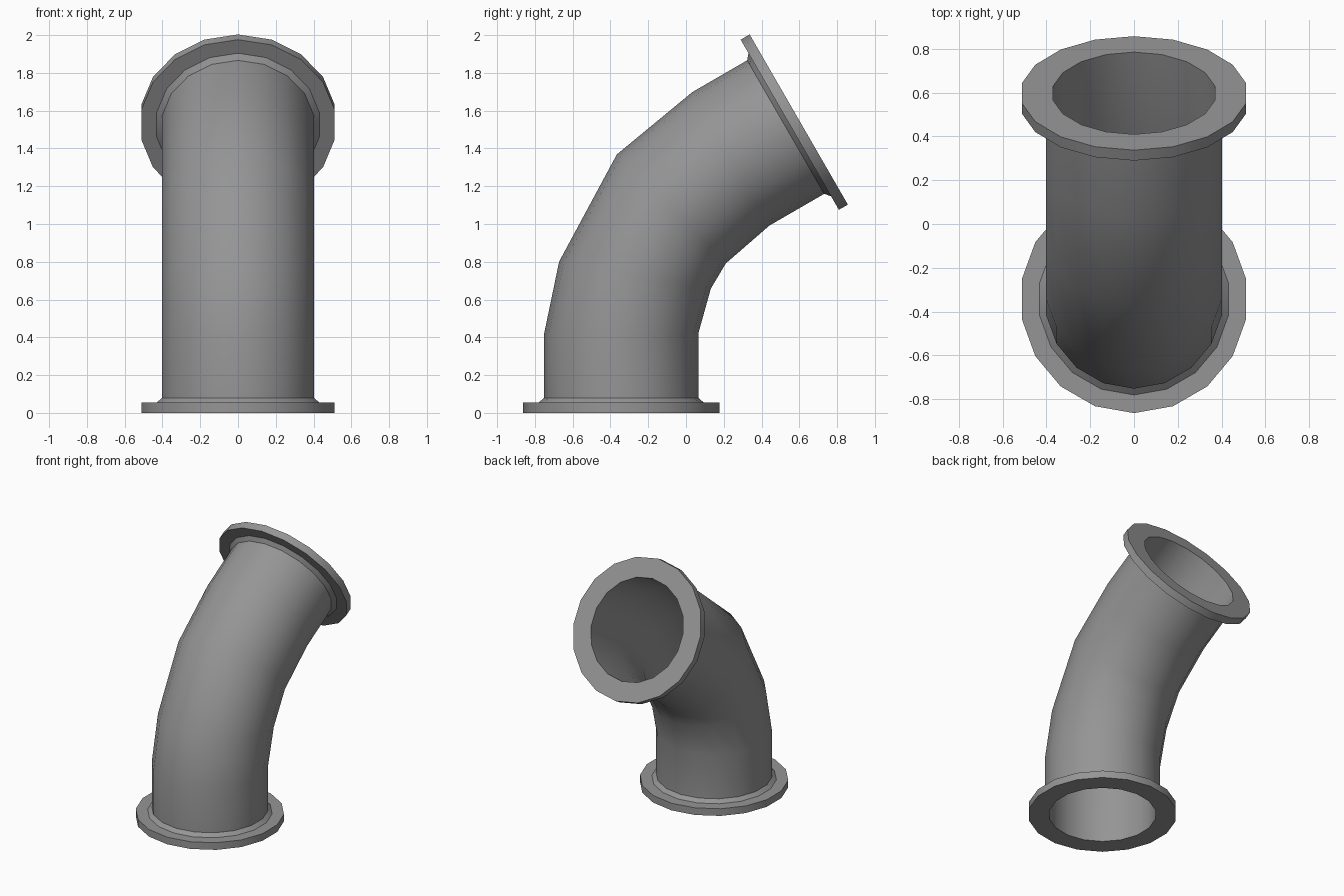
import bpy
import bmesh
from math import sin, cos, radians, pi
from mathutils import Vector

SIDES = 18
PIPE_R, COLLAR_R, FLANGE_R, BORE_R = 0.408, 0.437, 0.52, 0.375

old = bpy.data.objects.get("Cube")
if old:
    bpy.data.objects.remove(old, do_unlink=True)

# Plain grey metal
grey = bpy.data.materials.new("grey metal")
grey.use_nodes = True
colour = (0.3, 0.3, 0.3, 1)
grey.diffuse_color = colour
grey.node_tree.nodes["Principled BSDF"].inputs["Base Color"].default_value = colour

# Centre line of the bend: (y, z, tilt in degrees)
bend = [(-0.343, 0.42, 0), (-0.27, 0.73, 10), (-0.0775, 1.08, 45), (0.2375, 1.345, 60)]
BASE = (-0.343, 0.0, 0)
END = (0.597, 1.553, 60)

# Flange profile: (distance inward from the open face, radius)
flange = [(0, BORE_R), (0, FLANGE_R), (0.055, FLANGE_R), (0.055, COLLAR_R), (0.08, PIPE_R)]


def flange_rings(face, inward):
    y, z, tilt = face
    a = radians(tilt)
    return [(y + inward * d * sin(a), z + inward * d * cos(a), tilt, r) for d, r in flange]


def add_ring(bm, y, z, tilt, r):
    a = radians(tilt)
    side, across = Vector((1, 0, 0)), Vector((0, cos(a), -sin(a)))
    steps = [2 * pi * i / SIDES for i in range(SIDES)]
    return [bm.verts.new(Vector((0, y, z)) + r * (sin(t) * side + cos(t) * across))
            for t in steps]


# Sections run up the outside, over the end flange and back down the bore
sections = flange_rings(BASE, 1)
sections += [(*c, PIPE_R) for c in bend]
sections += flange_rings(END, -1)[::-1]
sections += [(*c, BORE_R) for c in bend[::-1]]

bm = bmesh.new()
rings = [add_ring(bm, *s) for s in sections]
for low, high in zip(rings, rings[1:] + rings[:1]):
    for i in range(SIDES):
        j = (i + 1) % SIDES
        bm.faces.new((low[i], low[j], high[j], high[i]))
bmesh.ops.recalc_face_normals(bm, faces=bm.faces)

mesh = bpy.data.meshes.new("flanged_pipe_bend")
bm.to_mesh(mesh)
bm.free()
mesh.materials.append(grey)
pipe = bpy.data.objects.new("flanged_pipe_bend", mesh)
bpy.context.collection.objects.link(pipe)

# Smooth round walls, crisp flange edges
bpy.ops.object.select_all(action="DESELECT")
pipe.select_set(True)
bpy.context.view_layer.objects.active = pipe
bpy.ops.object.shade_smooth_by_angle(angle=radians(35))
